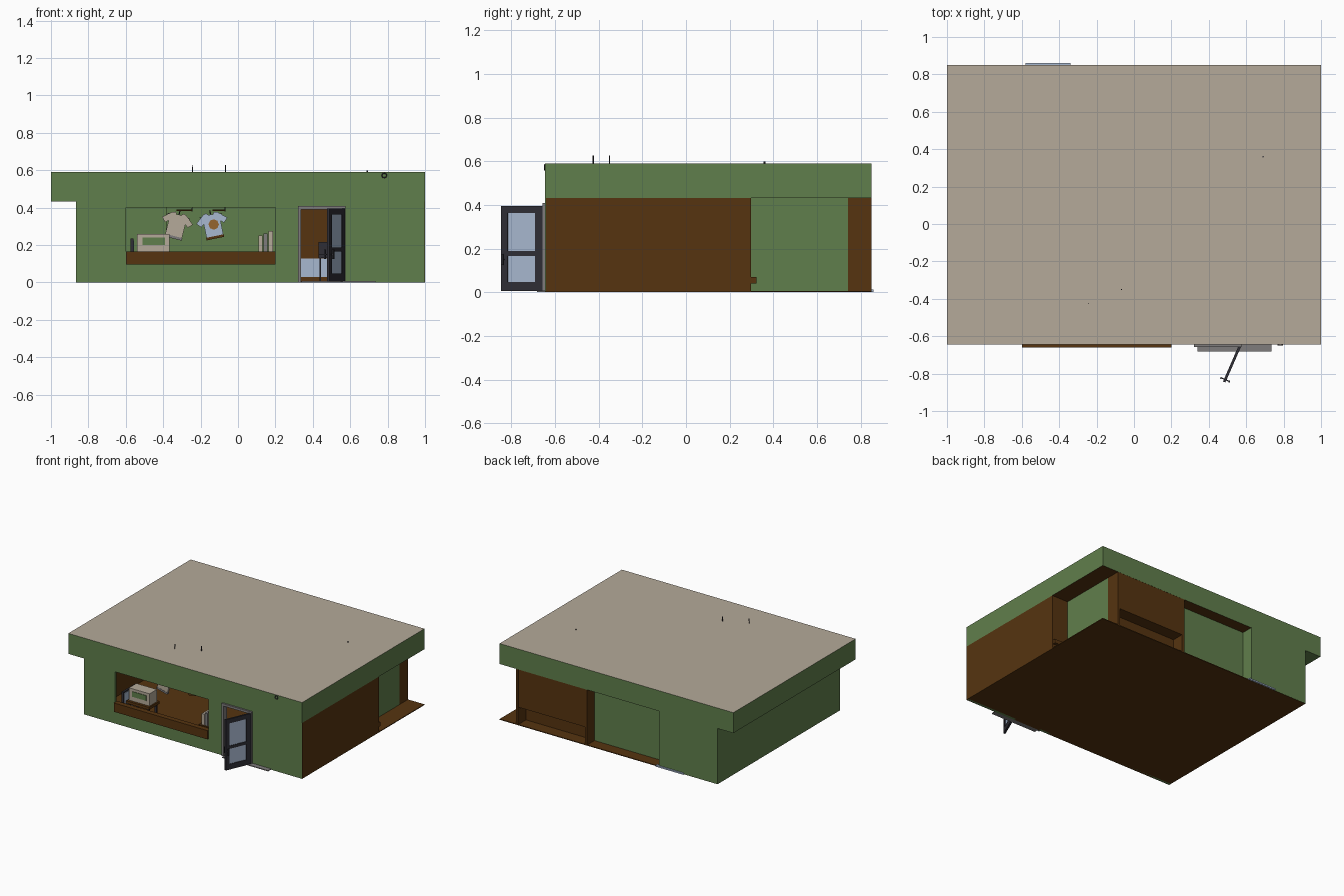
import bpy, bmesh, math
from mathutils import Matrix, Vector

if "Cube" in bpy.data.objects:
    bpy.data.objects.remove(bpy.data.objects["Cube"])


def mat(name, r, g, b):
    m = bpy.data.materials.new(name)
    m.diffuse_color = (r, g, b, 1)
    m.use_nodes = True
    m.node_tree.nodes["Principled BSDF"].inputs["Base Color"].default_value = m.diffuse_color
    return m


GREEN = mat("wall_green", .118, .212, .072)
BROWN = mat("wood_brown", .093, .034, .005)
BEIGE = mat("roof_beige", .46, .40, .32)
BLUE = mat("pale_blue", .39, .48, .63)
GRAY = mat("frame_gray", .21, .20, .20)
DARK = mat("door_slate", .028, .027, .036)
ORANGE = mat("print_orange", .30, .13, .03)


def finish(name, bm, mats, M=None):
    if M is not None:
        bm.transform(M)
    me = bpy.data.meshes.new(name)
    bm.to_mesh(me)
    bm.free()
    for m in mats:
        me.materials.append(m)
    ob = bpy.data.objects.new(name, me)
    bpy.context.collection.objects.link(ob)
    return ob


def box(name, lo, hi, m, M=None, sides=()):
    """Box between two corners; sides = [(direction, material)] recolours single faces."""
    bm = bmesh.new()
    bmesh.ops.create_cube(bm, size=1)
    for v in bm.verts:
        v.co = [lo[i] + (v.co[i] + .5) * (hi[i] - lo[i]) for i in range(3)]
    bm.normal_update()
    for k, (d, _) in enumerate(sides):
        for f in bm.faces:
            if f.normal.dot(Vector(d)) > .9:
                f.material_index = k + 1
    return finish(name, bm, [m] + [s[1] for s in sides], M)


def rod(name, a, b, r, m, M=None):
    a, b = Vector(a), Vector(b)
    bm = bmesh.new()
    bmesh.ops.create_cone(bm, cap_ends=True, segments=8, radius1=r, radius2=r, depth=(b - a).length)
    bm.transform(Matrix.Translation((a + b) / 2) @ (b - a).to_track_quat('Z', 'Y').to_matrix().to_4x4())
    return finish(name, bm, [m], M)


def plate(name, pts, y0, y1, m, M=None):
    """Outline in x/z extruded along y."""
    bm = bmesh.new()
    f = bm.faces.new([bm.verts.new((x, y0, z)) for x, z in pts])
    r = bmesh.ops.extrude_face_region(bm, geom=[f])
    bmesh.ops.translate(bm, vec=(0, y1 - y0, 0), verts=[v for v in r['geom'] if isinstance(v, bmesh.types.BMVert)])
    bmesh.ops.recalc_face_normals(bm, faces=bm.faces)
    return finish(name, bm, [m], M)


# roof slab, with wood ceiling and the green soffit of the left overhang
box("roof", (-.865, -.645, .432), (1, .85, .59), GREEN, sides=[((0, 0, 1), BEIGE), ((0, 0, -1), BROWN)])
box("roof_overhang", (-1, -.645, .432), (-.865, .85, .59), GREEN, sides=[((0, 0, 1), BEIGE)])
box("floor", (-.864, -.643, 0), (1, .849, .006), BROWN)

# front wall: grid of cells with window and door left open
xs, zs = [-.865, -.6, .2, .335, .56, .998], [0, .1, .39, .4, .432]
bm = bmesh.new()
vs = [[bm.verts.new((x, -.645, z)) for z in zs] for x in xs]
for i in range(5):
    for j in range(4):
        if (i == 1 and j in (1, 2)) or (i == 3 and j < 2):
            continue
        bm.faces.new((vs[i][j], vs[i + 1][j], vs[i + 1][j + 1], vs[i][j + 1]))
wall = finish("front_wall", bm, [GREEN])
s = wall.modifiers.new("thickness", 'SOLIDIFY')
s.thickness, s.offset = .02, -1

# side walls
box("left_wall", (-.865, -.63, .001), (-.84, .849, .432), GREEN, sides=[((1, 0, 0), BROWN)])
box("right_wall", (.975, -.642, .001), (1, .297, .432), BROWN)
box("right_return_wall", (.84, .272, .001), (.98, .297, .432), BROWN)
box("right_recess_panel", (.84, .295, .001), (.86, .742, .432), GREEN)
box("right_door_stop", (.93, .29, .04), (.995, .322, .07), BROWN)

# back walls: flush green part, recessed green panel, wooden bay
box("back_wall", (-.865, .82, .001), (-.365, .85, .432), GREEN)
box("back_recess_side", (-.385, .74, .001), (-.365, .845, .432), GREEN)
box("back_recess_panel", (-.38, .74, .001), (.255, .76, .432), GREEN)
for x in (.25, .84):
    box("bay_post", (x, .74, .001), (x + .02, .85, .432), BROWN)
box("bay_upper_panel", (.262, .742, .14), (.85, .849, .432), BROWN)
box("bay_lower_panel", (.262, .742, .001), (.85, .755, .145), BROWN)
box("bay_blue_panel", (.28, .735, .03), (.83, .743, .128), BLUE)
box("back_step", (-.58, .84, .001), (-.34, .86, .012), BLUE)

# shop window sill and interior platform
box("window_sill", (-.6, -.66, .097), (.2, -.62, .165), BROWN)
box("door_mat", (.34, -.682, .001), (.735, -.64, .007), GRAY)

# door frame
for x in (.32, .557):
    box("door_frame_post", (x, -.658, .001), (x + .018, -.62, .408), GRAY)
box("door_frame_head", (.32, -.658, .39), (.575, -.62, .408), GRAY)

# open glazed door, built along its width and swung outwards
D = Matrix.Translation((.565, -.655, 0)) @ Matrix.Rotation(math.atan2(-.195, -.085), 4, 'Z')
W, T = .207, .007
for x0, x1 in ((0, .037), (W - .032, W)):
    box("door_stile", (x0, -T, .005), (x1, T, .396), DARK, D)
for z0, z1 in ((.005, .047), (.165, .188), (.362, .396)):
    box("door_rail", (.03, -T, z0), (W - .03, T, z1), DARK, D)
for z0, z1 in ((.045, .167), (.186, .364)):
    box("door_glass", (.033, -.003, z0), (W - .03, .003, z1), BLUE, D)
rod("door_spindle", (W - .014, -.022, .15), (W - .014, .022, .15), .003, DARK, D)
for y in (-.024, .024):
    box("door_handle", (W - .018, y - .004, .125), (W - .008, y + .004, .175), DARK, D)

# hanging shirts on wire hooks that poke through the roof
half = [(.022, .07), (.04, .064), (.085, .025), (.062, .002), (.046, .016), (.046, -.07)]
outline = half + [(-x, z) for x, z in reversed(half)] + [(-.012, .058), (.012, .058)]
for name, x, y, hook, tilt, m, trim in (("left", -.33, -.425, -.245, .25, BEIGE, GRAY),
                                        ("right", -.135, -.35, -.07, -.2, BLUE, BROWN)):
    M = Matrix.Translation((x, y, .305)) @ Matrix.Rotation(tilt, 4, 'Y')
    plate(name + "_shirt", outline, -.009, .009, m, M)
    box(name + "_shirt_hem", (-.048, -.011, -.072), (.048, .011, -.058), trim, M)
    rod(name + "_hanger", (-.06, 0, .05), (.06, 0, .05), .004, DARK, M)
    rod(name + "_hanger_neck", (0, 0, .05), (0, 0, .082), .003, DARK, M)
    rod(name + "_hanger_bar", (x, y, .385), (hook, y, .385), .004, BROWN)
    rod(name + "_hook_wire", (hook, y, .38), (hook + .003, y, .627), .0025, DARK)
rod("shirt_print", (-.13, -.366, .31), (-.13, -.358, .31), .028, ORANGE)

# window display: low case on the left, small shelf box on the right
box("display_case", (-.54, -.56, .165), (-.365, -.47, .26), BEIGE)
box("display_case_front", (-.51, -.564, .2), (-.39, -.558, .24), GREEN)
box("display_table", (-.55, -.58, .145), (-.355, -.45, .165), BROWN)
for x in (-.54, -.38):
    for y in (-.57, -.475):
        box("display_table_leg", (x, y, .005), (x + .015, y + .015, .146), DARK)
box("mirror_frame", (-.575, -.6, .085), (-.56, -.44, .235), DARK)
box("mirror_glass", (-.561, -.59, .095), (-.557, -.45, .225), BLUE)
box("display_stand", (.09, -.61, .005), (.195, -.5, .165), BROWN)
for i in range(3):
    box("folded_stack", (.11 + .027 * i, -.6, .165), (.132 + .027 * i, -.52, .25 + .012 * i), (BEIGE, GRAY, BEIGE)[i])

# stool inside the doorway
box("stool_seat", (.43, -.5, .13), (.53, -.4, .15), DARK)
box("stool_back", (.43, -.41, .15), (.53, -.4, .215), DARK)
for x in (.435, .515):
    for y in (-.495, -.415):
        box("stool_leg", (x, y, .005), (x + .01, y + .01, .131), DARK)

# small fittings: roof stud and ring on the front
rod("roof_stud", (.69, .36, .585), (.69, .36, .598), .004, DARK)
bm = bmesh.new()
prof = [bm.verts.new((.012 + .003 * math.cos(a), 0, .003 * math.sin(a))) for a in [k * math.pi / 3 for k in range(6)]]
edges = [bm.edges.new((prof[k], prof[(k + 1) % 6])) for k in range(6)]
bmesh.ops.spin(bm, geom=prof + edges, cent=(0, 0, 0), axis=(0, 0, 1), angle=2 * math.pi, steps=16, use_merge=True)
bmesh.ops.recalc_face_normals(bm, faces=bm.faces)
finish("front_ring", bm, [DARK], Matrix.Translation((.782, -.648, .572)) @ Matrix.Rotation(math.pi / 2, 4, 'X'))
